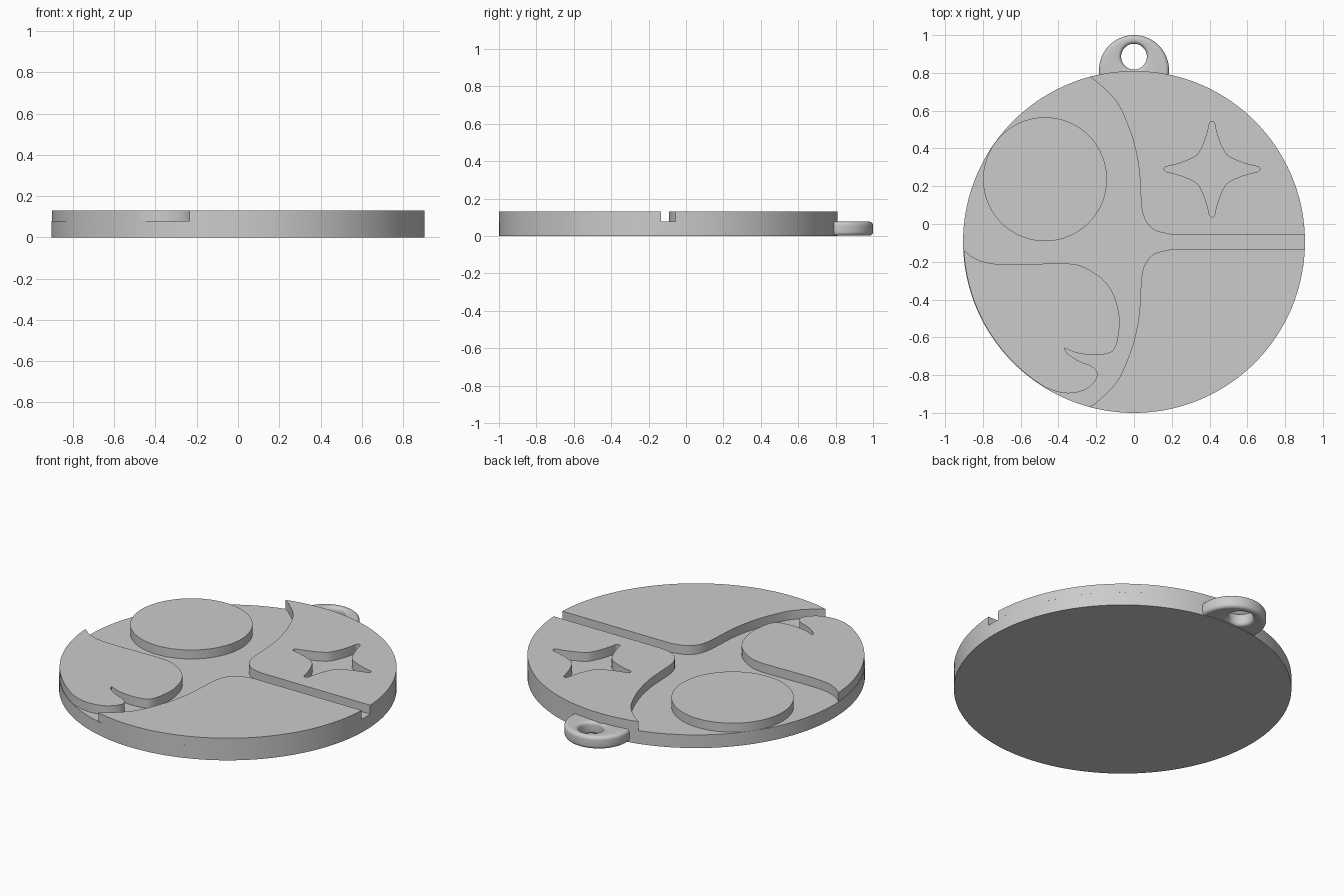
import bpy, bmesh, math
from mathutils import Vector
from mathutils.geometry import tessellate_polygon

if "Cube" in bpy.data.objects:
    bpy.data.objects.remove(bpy.data.objects["Cube"])

CY, R = -0.095, 0.905          # disc centre and radius
Z1, Z2 = 0.078, 0.131          # base top, raised panel top
TAU = 2 * math.pi

grey = bpy.data.materials.new("light grey")
grey.diffuse_color = (0.6, 0.6, 0.6, 1)
grey.use_nodes = True
grey.node_tree.nodes["Principled BSDF"].inputs["Base Color"].default_value = grey.diffuse_color


def finish(name, bm, y):
    bmesh.ops.recalc_face_normals(bm, faces=bm.faces[:])
    me = bpy.data.meshes.new(name)
    bm.to_mesh(me)
    bm.free()
    me.materials.append(grey)
    ob = bpy.data.objects.new(name, me)
    ob.location.y = y
    bpy.context.collection.objects.link(ob)
    bpy.ops.object.select_all(action='DESELECT')
    ob.select_set(True)
    bpy.context.view_layer.objects.active = ob
    bpy.ops.object.shade_smooth_by_angle(angle=math.radians(30))
    return ob


def slab(name, loops, z0, z1):
    """Extrude an outline (first loop) with optional holes (other loops)."""
    bm = bmesh.new()
    low, high = ([[bm.verts.new((x, y, z)) for x, y in lp] for lp in loops] for z in (z0, z1))
    tris = tessellate_polygon([[Vector((x, y, 0)) for x, y in lp] for lp in loops])
    for layer in (low, high):
        flat = [v for lp in layer for v in lp]
        if len(loops) == 1:
            bm.faces.new(flat)
        else:
            for t in tris:
                bm.faces.new([flat[i] for i in t])
    for lo, hi in zip(low, high):
        for i in range(len(lo)):
            bm.faces.new((lo[i - 1], lo[i], hi[i], hi[i - 1]))
    return finish(name, bm, CY)


def smooth(pts, closed=False, n=6):
    """Catmull-Rom curve through the points."""
    p = [Vector(q) for q in pts]
    p = [p[-1]] + p + p[:2] if closed else [2 * p[0] - p[1]] + p + [2 * p[-1] - p[-2]]
    out = []
    for a, b, c, d in zip(p, p[1:], p[2:], p[3:]):
        for k in range(n):
            t = k / n
            out.append(tuple(0.5 * (2 * b + (c - a) * t + (2 * a - 5 * b + 4 * c - d) * t * t
                                    + (3 * b - a - 3 * c + d) * t ** 3)))
    return out if closed else out + [tuple(p[-2])]


def arc(a0, a1, r, n=48, cx=0, cy=0):
    return [(cx + r * math.cos(a), cy + r * math.sin(a))
            for a in (math.radians(a0 + (a1 - a0) * i / n) for i in range(n + 1))]


# Base disc
slab("base_disc", [arc(0, 360, R, 144)[:-1]], 0, Z1)

# Raised round panel
slab("round_panel", [arc(0, 360, 0.328, 96, -0.471, 0.332)[:-1]], Z1, Z2)

# Two mirrored right panels, the upper one with a star cut-out
edge = smooth([(-.235, .873), (-.183, .835), (-.087, .734), (-.013, .565), (.024, .406),
               (.034, .274), (.04, .184), (.06, .115), (.108, .063), (.19, .04)])
panel = edge + arc(2.53, 105.05, R)[:-1]
quarter = [(0, .254), (-.013, .244), (-.018, .22), (-.029, .18), (-.047, .13), (-.077, .077),
           (-.13, .047), (-.18, .029), (-.22, .018), (-.244, .013)]
star = []
for k in range(4):
    star += quarter
    quarter = [(-y, x) for x, y in quarter]
star = [(x + 0.413, y + 0.385) for x, y in smooth(star, True, 4)]
slab("upper_right_panel", [panel, star], Z1, Z2)
slab("lower_right_panel", [[(x, -y) for x, y in panel]], Z1, Z2)

# Wave panel with a curled tip
crest = smooth([(-.902, -.043), (-.844, -.086), (-.765, -.112), (-.66, -.119), (-.447, -.115),
                (-.315, -.118), (-.235, -.149), (-.156, -.207), (-.103, -.291), (-.077, -.4),
                (-.082, -.491), (-.098, -.556), (-.13, -.588), (-.209, -.599), (-.3, -.588),
                (-.368, -.562)])
curl = smooth([(-.368, -.562), (-.352, -.591), (-.29, -.631), (-.225, -.657), (-.193, -.694),
               (-.209, -.741), (-.262, -.784), (-.34, -.801), (-.41, -.792), (-.47, -.77)])
slab("wave_panel", [crest + curl[1:] + arc(238.6, 182.73, 0.902)[1:-1]], Z1, Z2)

# Hanging tab: rounded section swept between an outer circle and an off-centre hole
b, z0, z1, N = 0.02, 0.002, 0.077, 72
rings = []
for k in range(6):             # outer wall, bottom then top
    a = math.pi / 2 * k / 5
    rings.append((0.815, 0.185 - b + b * math.sin(a), z0 + b - b * math.cos(a)))
rings += [(c, r, z0 + z1 - z) for c, r, z in reversed(rings)]
rings += [(0.886, 0.068 + 0.185 - r, z) for c, r, z in reversed(rings)]
bm = bmesh.new()
loops = [[bm.verts.new((r * math.cos(TAU * i / N), c + r * math.sin(TAU * i / N), z))
          for i in range(N)] for c, r, z in rings]
for k in range(len(loops)):
    p, q = loops[k - 1], loops[k]
    for i in range(N):
        bm.faces.new((p[i - 1], p[i], q[i], q[i - 1]))
finish("hanging_tab", bm, 0)
